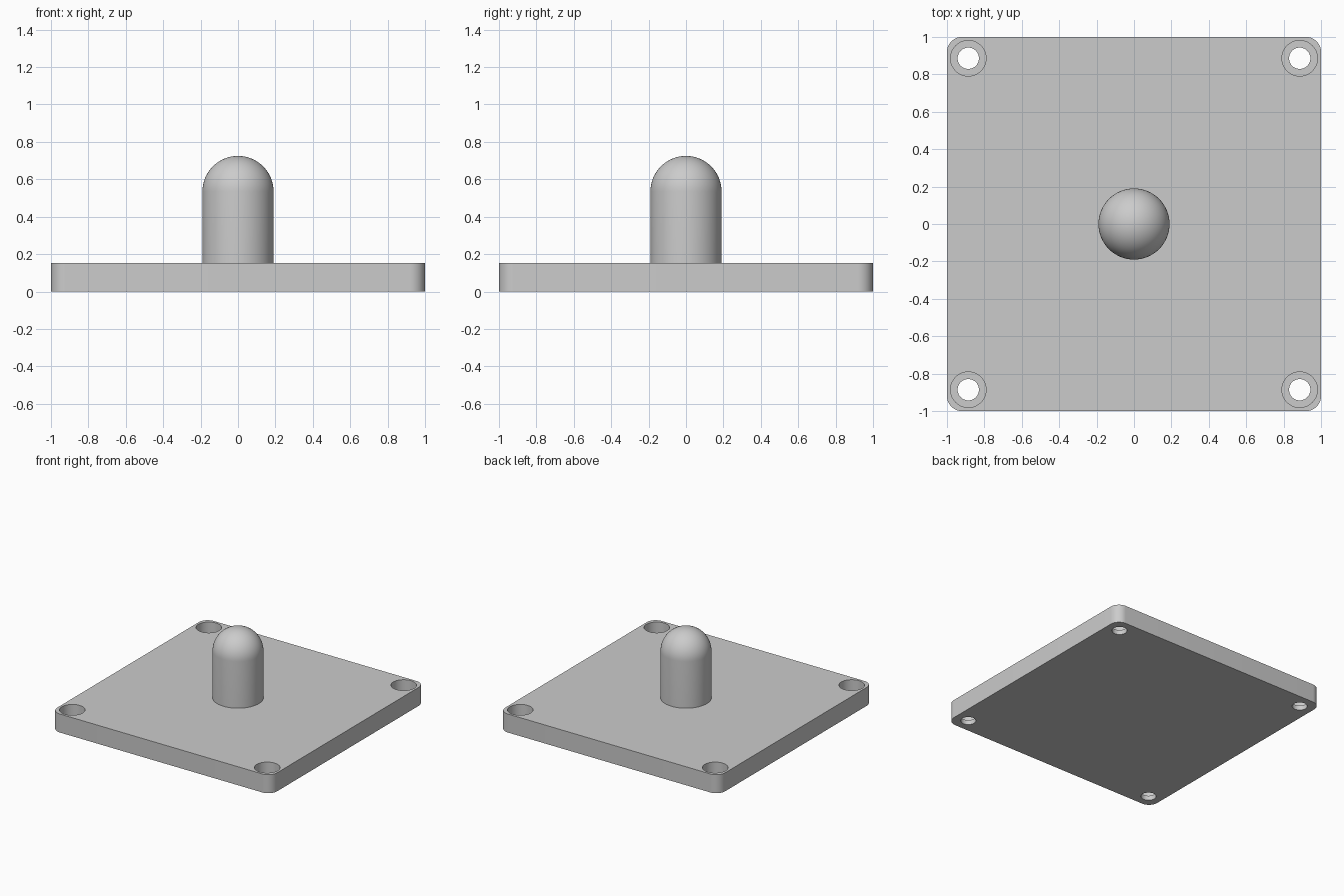
import bpy
import bmesh
import math

cube = bpy.data.objects.get("Cube")
if cube:
    bpy.data.objects.remove(cube, do_unlink=True)

PLATE_TOP = 0.152
HOLE_POS = 0.886

grey = bpy.data.materials.new("light_grey")
grey.use_nodes = True
colour = (0.6, 0.6, 0.6, 1)
grey.diffuse_color = colour
grey.node_tree.nodes["Principled BSDF"].inputs["Base Color"].default_value = colour


def add_object(name, bm):
    mesh = bpy.data.meshes.new(name)
    bmesh.ops.recalc_face_normals(bm, faces=bm.faces)
    bm.to_mesh(mesh)
    bm.free()
    mesh.materials.append(grey)
    obj = bpy.data.objects.new(name, mesh)
    bpy.context.collection.objects.link(obj)
    return obj


def smooth(obj):
    bpy.ops.object.select_all(action="DESELECT")
    obj.select_set(True)
    bpy.context.view_layer.objects.active = obj
    bpy.ops.object.shade_smooth_by_angle(angle=math.radians(30))


def lathe(name, profile, centre=(0, 0), steps=64):
    """Spin a closed (radius, height) profile about a vertical axis."""
    bm = bmesh.new()
    verts = [bm.verts.new((centre[0] + r, centre[1], z)) for r, z in profile]
    edges = [bm.edges.new(pair) for pair in zip(verts, verts[1:])]
    bmesh.ops.spin(bm, geom=verts + edges, cent=(*centre, 0), axis=(0, 0, 1),
                   angle=math.tau, steps=steps)
    bmesh.ops.remove_doubles(bm, verts=bm.verts, dist=0.0001)
    return add_object(name, bm)


# Square base plate with rounded upright corners
bm = bmesh.new()
bmesh.ops.create_cube(bm, size=1)
bmesh.ops.scale(bm, verts=bm.verts, vec=(2, 2, PLATE_TOP))
bmesh.ops.translate(bm, verts=bm.verts, vec=(0, 0, PLATE_TOP / 2))
upright = [e for e in bm.edges if abs(e.verts[0].co.z - e.verts[1].co.z) > 0.1]
bmesh.ops.bevel(bm, geom=upright, offset=0.08, segments=12, profile=0.5,
                affect="EDGES")
plate = add_object("base_plate", bm)

# Counterbored screw holes in the four corners
bore = [(0, -0.1), (0.057, -0.1), (0.057, 0.038), (0.095, 0.038),
        (0.095, 0.3), (0, 0.3)]
for sx in (-1, 1):
    for sy in (-1, 1):
        cutter = lathe("screw_hole_cutter", bore, (sx * HOLE_POS, sy * HOLE_POS), 48)
        cutter.hide_render = True
        cutter.hide_set(True)
        cut = plate.modifiers.new("screw_hole", "BOOLEAN")
        cut.object = cutter
        cut.operation = "DIFFERENCE"
        cut.solver = "EXACT"

# Bake the holes so that the shading angle applies to the cut edges
bpy.context.view_layer.update()
baked = bpy.data.meshes.new_from_object(
    plate.evaluated_get(bpy.context.evaluated_depsgraph_get()))
plate.modifiers.clear()
plate.data = baked
for obj in [o for o in bpy.data.objects if o.name.startswith("screw_hole_cutter")]:
    bpy.data.objects.remove(obj, do_unlink=True)
smooth(plate)

# Round post with a domed top
RADIUS, SHOULDER = 0.19, 0.535
dome = [(RADIUS * math.cos(a), SHOULDER + RADIUS * math.sin(a))
        for a in (math.pi / 2 * i / 16 for i in range(17))]
post = lathe("domed_post", [(0, PLATE_TOP - 0.01), (RADIUS, PLATE_TOP - 0.01)] + dome)
smooth(post)
